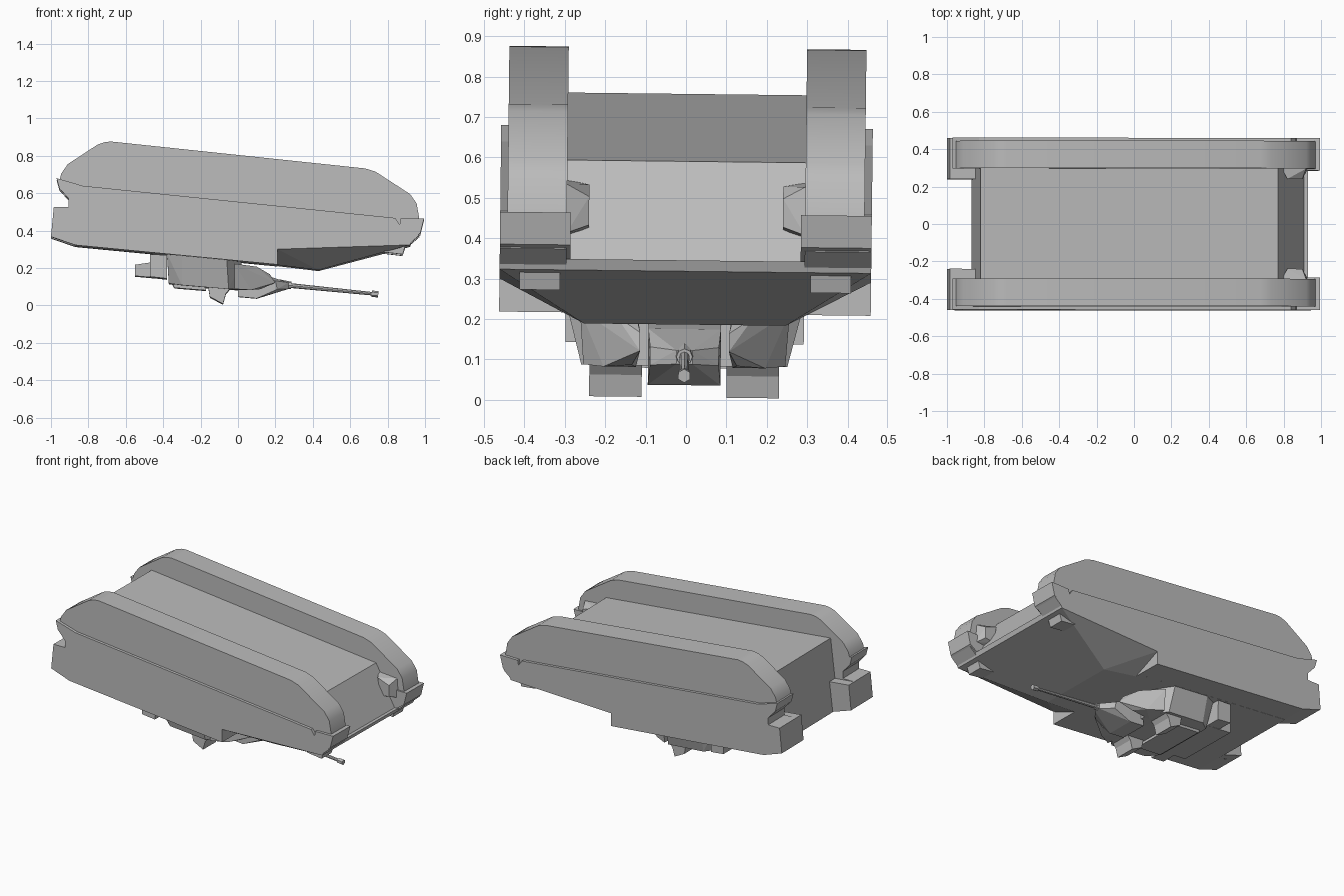
import bpy, bmesh, math
from mathutils import Matrix, Vector

if "Cube" in bpy.data.objects:
    bpy.data.objects.remove(bpy.data.objects["Cube"])

grey = bpy.data.materials.new("armour grey")
grey.diffuse_color = (0.5, 0.5, 0.5, 1)
grey.use_nodes = True
grey.node_tree.nodes["Principled BSDF"].inputs["Base Color"].default_value = grey.diffuse_color

# The whole vehicle lies overturned with a slight roll
pivot = Vector((0, 0, 0.45))
ROLL = Matrix.Translation(pivot) @ Matrix.Rotation(-0.0115, 4, 'X') @ Matrix.Translation(-pivot)


def finish(name, bm, mirror=False, smooth=False):
    bmesh.ops.recalc_face_normals(bm, faces=bm.faces[:])
    me = bpy.data.meshes.new(name)
    bm.to_mesh(me)
    bm.free()
    me.materials.append(grey)
    ob = bpy.data.objects.new(name, me)
    bpy.context.collection.objects.link(ob)
    ob.matrix_world = ROLL
    if mirror:
        ob.modifiers.new("mirror", 'MIRROR').use_axis = (False, True, False)
    if smooth:
        bpy.ops.object.select_all(action='DESELECT')
        ob.select_set(True)
        bpy.context.view_layer.objects.active = ob
        bpy.ops.object.shade_smooth_by_angle(angle=math.radians(35))
    return ob


def extrude(name, profile, y0, y1, mirror=False, smooth=False):
    """Side profile (x, z) pulled from y0 to y1."""
    bm = bmesh.new()
    a = [bm.verts.new((x, y0, z)) for x, z in profile]
    b = [bm.verts.new((x, y1, z)) for x, z in profile]
    n = len(a)
    bm.faces.new(a)
    bm.faces.new(b[::-1])
    for i in range(n):
        bm.faces.new((a[i], a[(i + 1) % n], b[(i + 1) % n], b[i]))
    return finish(name, bm, mirror, smooth)


def solid(name, points, mirror=False):
    """Convex faceted block around the given corners."""
    bm = bmesh.new()
    for p in points:
        bm.verts.new(p)
    res = bmesh.ops.convex_hull(bm, input=bm.verts[:])
    loose = [v for v in bm.verts if not v.link_faces]
    bmesh.ops.delete(bm, geom=loose, context='VERTS')
    bmesh.ops.dissolve_limit(bm, angle_limit=0.02, verts=bm.verts[:], edges=bm.edges[:])
    return finish(name, bm, mirror)


def both(points):
    return [(x, s * y, z) for x, y, z in points for s in (-1, 1)]


def rod(name, p, q, r1, r2, sides=8):
    p, q = Vector(p), Vector(q)
    bm = bmesh.new()
    rot = (q - p).to_track_quat('Z', 'Y').to_matrix().to_4x4()
    bmesh.ops.create_cone(bm, cap_ends=True, segments=sides, radius1=r1, radius2=r2,
                          depth=(q - p).length, matrix=Matrix.Translation((p + q) / 2) @ rot)
    return finish(name, bm, smooth=True)


# Hull tub between the tracks
extrude("hull", [(-.82, .757), (.77, .59), (.91, .345), (.92, .32), (.21, .25),
                 (.21, .213), (-.87, .316)], -.30, .30)

# Faceted nose with the sloping front deck
solid("nose", both([(.21, .46, .295), (.92, .46, .318), (.93, .46, .345), (.43, .25, .186),
                    (.21, .27, .213), (.21, .30, .34)]))

# Side bodies with skirt and fender ends
extrude("side_body", [(-.97, .675), (-.83, .634), (.84, .462), (.87, .42), (.97, .37),
                      (.91, .318), (.21, .295), (.21, .213), (-.87, .317), (-1, .362),
                      (-.985, .52), (-.905, .52), (-.905, .565), (-.955, .62)],
        .295, .46, mirror=True)
extrude("front_fender", [(.87, .458), (.995, .46), (.975, .38), (.91, .335), (.85, .35)],
        .285, .46, mirror=True)

# Tracks
extrude("track", [(-.955, .66), (-.945, .70), (-.91, .75), (-.75, .855), (-.715, .867),
                  (-.68, .871), (.68, .727), (.735, .71), (.92, .59), (.955, .54),
                  (.97, .455), (.86, .42), (-.82, .59)], .295, .442, mirror=True, smooth=True)

# Rear blocks beside the tub
extrude("rear_block", [(-1, .362), (-.985, .52), (-.84, .505), (-.84, .318), (-.87, .318)],
        .24, .31, mirror=True)

# Tapered drive housings at the front corners
solid("drive_housing", [(.79, .295, .54), (.92, .295, .53), (.93, .295, .41), (.83, .295, .40),
                        (.82, .24, .53), (.90, .24, .50), (.90, .24, .43), (.84, .24, .42)], True)

# Headlights on the front deck
extrude("headlight", [(.78, .325), (.90, .33), (.88, .268), (.78, .28)], .31, .41, mirror=True)

# Turret body, wide at the deck and narrower at the roof
solid("turret", both([(-.38, .25, .275), (-.30, .295, .265), (-.06, .295, .24), (.02, .19, .23),
                      (.02, .10, .23), (-.37, .20, .115), (-.30, .255, .105), (-.05, .255, .084),
                      (.02, .16, .083), (.02, .10, .083)]))
extrude("roof_plate", [(-.35, .11), (-.17, .10), (-.17, .078), (-.34, .092)], -.17, .17)

# Turret cheeks either side of the gun
solid("turret_cheek", [(-.02, .12, .22), (-.02, .26, .22), (-.02, .25, .085), (-.02, .12, .08),
                       (.10, .12, .205), (.10, .17, .205), (.17, .11, .165), (.20, .11, .12),
                       (.12, .13, .085), (.07, .20, .08)], True)

# Turret rear stowage
extrude("turret_bustle", [(-.55, .215), (-.38, .24), (-.38, .14), (-.55, .155)], -.2, .2)
extrude("stowage_box", [(-.47, .27), (-.38, .265), (-.38, .14), (-.47, .15)], .18, .295, mirror=True)

# Roof sights
extrude("roof_sight", [(-.16, .10), (-.04, .09), (-.065, .06), (-.08, .006), (-.15, .042)],
        .105, .235, mirror=True)

# Gun mantlet and barrel
solid("mantlet", both([(.0, .09, .19), (.0, .09, .045), (.10, .09, .036), (.10, .09, .175),
                       (.20, .085, .13), (.21, .085, .085), (.27, .02, .122), (.27, .02, .088)]))
rod("barrel_sleeve", (.22, 0, .113), (.285, 0, .106), .026, .020)
rod("barrel", (.27, 0, .107), (.74, 0, .06), .013, .009)
rod("muzzle", (.715, 0, .0625), (.75, 0, .059), .017, .017, 6)
